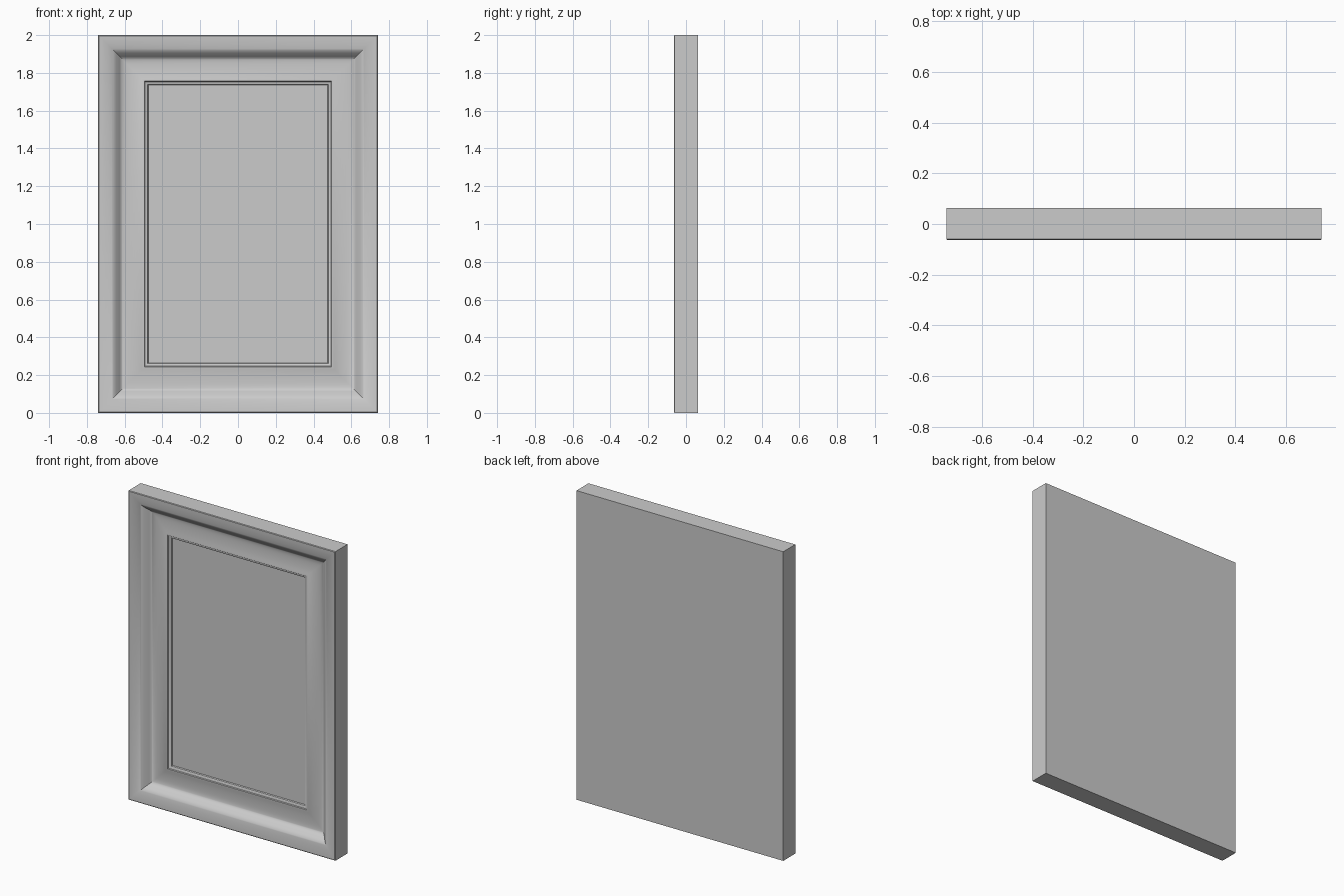
import bpy, bmesh, math

if "Cube" in bpy.data.objects:
    bpy.data.objects.remove(bpy.data.objects["Cube"])

W, H, T = 0.74, 2.0, 0.063   # half width, height, half thickness

# Control points of the moulding: (inset from outer edge, depth behind front)
OGEE = [(0.004, 0.0), (0.03, 0.003), (0.06, 0.01), (0.085, 0.021), (0.105, 0.04),
        (0.12, 0.056), (0.14, 0.064), (0.17, 0.065), (0.205, 0.061), (0.238, 0.053)]
LIP = [(0.244, 0.053), (0.247, 0.059), (0.255, 0.061), (0.262, 0.065), (0.265, 0.073)]


def spline(pts, steps):
    """Catmull-Rom curve through the profile points."""
    p = [pts[0]] + pts + [pts[-1]]
    out = []
    for i in range(1, len(p) - 2):
        for k in range(steps):
            t = k / steps
            out.append(tuple(
                0.5 * (2 * b + (c - a) * t + (2 * a - 5 * b + 4 * c - d) * t * t
                       + (3 * b - a - 3 * c + d) * t ** 3)
                for a, b, c, d in zip(*p[i - 1:i + 3])))
    return out + [pts[-1]]


def ring(bm, inset, y):
    x = W - inset
    return [bm.verts.new(c) for c in ((-x, y, inset), (x, y, inset),
                                      (x, y, H - inset), (-x, y, H - inset))]


def finish(bm, name):
    bmesh.ops.recalc_face_normals(bm, faces=bm.faces)
    me = bpy.data.meshes.new(name)
    bm.to_mesh(me)
    bm.free()
    ob = bpy.data.objects.new(name, me)
    bpy.context.collection.objects.link(ob)
    bpy.ops.object.select_all(action='DESELECT')
    ob.select_set(True)
    bpy.context.view_layer.objects.active = ob
    bpy.ops.object.shade_smooth_by_angle(angle=math.radians(30))
    return ob


# Mitred frame with solid back and recessed panel, swept as nested rectangles
profile = [(0, 2 * T), (0, 0.003)] + spline(OGEE, 4) + LIP
bm = bmesh.new()
rings = [ring(bm, s, -T + d) for s, d in profile]
for a, b in zip(rings, rings[1:]):
    for i in range(4):
        j = (i + 1) % 4
        bm.faces.new((a[i], a[j], b[j], b[i]))
bm.faces.new(rings[0])     # flat back
bm.faces.new(rings[-1])    # centre panel
finish(bm, "picture_frame")
